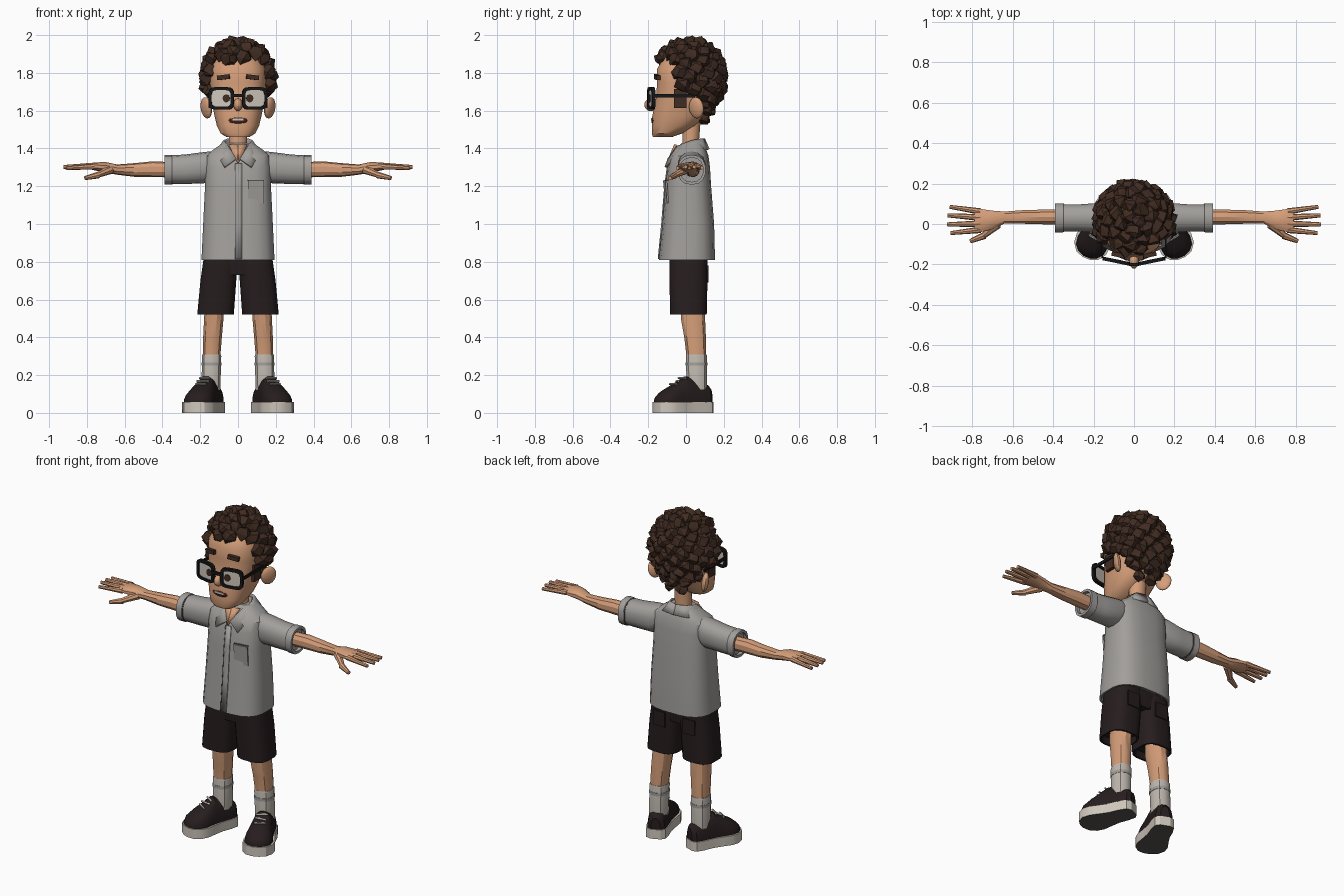
import bpy, bmesh, math, random
from mathutils import Vector, Matrix, Euler

if "Cube" in bpy.data.objects:
    bpy.data.objects.remove(bpy.data.objects["Cube"])

random.seed(4)


def mat(name, r, g, b):
    m = bpy.data.materials.new(name)
    m.diffuse_color = (r, g, b, 1)
    m.use_nodes = True
    m.node_tree.nodes["Principled BSDF"].inputs["Base Color"].default_value = m.diffuse_color
    return m


SKIN = mat("skin", 0.66, 0.34, 0.19)
SHIRT = mat("shirt_grey", 0.36, 0.345, 0.33)
SEAM = mat("dark_grey", 0.09, 0.085, 0.08)
HAIR = mat("hair_brown", 0.052, 0.025, 0.016)
DARK = mat("shorts_black_brown", 0.019, 0.012, 0.013)
WHITE = mat("off_white", 0.62, 0.57, 0.5)
SOCK = mat("sock_white", 0.52, 0.48, 0.43)
FRAME = mat("frame_black", 0.008, 0.008, 0.009)
MOUTH = mat("mouth_dark", 0.06, 0.015, 0.012)


def finish(name, bm, material, mirror=False, thick=0, smooth=True):
    bmesh.ops.recalc_face_normals(bm, faces=bm.faces)
    me = bpy.data.meshes.new(name)
    bm.to_mesh(me)
    bm.free()
    me.materials.append(material)
    ob = bpy.data.objects.new(name, me)
    bpy.context.collection.objects.link(ob)
    if thick:
        ob.modifiers.new("thickness", 'SOLIDIFY').thickness = thick
        ob.modifiers["thickness"].offset = 0
    if mirror:
        ob.modifiers.new("mirror", 'MIRROR').use_clip = False
    ob["smooth"] = smooth
    return ob


def oval(a, p):
    c, s = math.cos(a), math.sin(a)
    return (math.copysign(abs(c) ** (2 / p), c), math.copysign(abs(s) ** (2 / p), s))


def loft_bm(sections, axis='Z', n=16, p=2.0):
    """Sections are (position, centre a, centre b, radius a, radius b) along an axis."""
    bm = bmesh.new()
    rings = []
    for t, ca, cb, ra, rb in sections:
        ring = []
        for i in range(n):
            u, v = oval(2 * math.pi * (i + 0.5) / n, p)
            a, b = ca + ra * u, cb + rb * v
            ring.append(bm.verts.new({'Z': (a, b, t), 'X': (t, a, b), 'Y': (a, t, b)}[axis]))
        rings.append(ring)
    for r, q in zip(rings, rings[1:]):
        for i in range(n):
            bm.faces.new((r[i], r[(i + 1) % n], q[(i + 1) % n], q[i]))
    bm.faces.new(rings[0])
    bm.faces.new(rings[-1])
    return bm


def loft(name, sections, material, axis='Z', n=16, p=2.0, mirror=False):
    return finish(name, loft_bm(sections, axis, n, p), material, mirror)


def ball(name, loc, radii, material, rot=(0, 0, 0), mirror=False):
    bm = bmesh.new()
    m = Matrix.LocRotScale(Vector(loc), Euler(rot), Vector(radii))
    bmesh.ops.create_uvsphere(bm, u_segments=16, v_segments=10, radius=1, matrix=m)
    return finish(name, bm, material, mirror)


def box(name, loc, size, material, rot=(0, 0, 0), mirror=False):
    bm = bmesh.new()
    m = Matrix.LocRotScale(Vector(loc), Euler(rot), Vector(size))
    bmesh.ops.create_cube(bm, size=1, matrix=m)
    return finish(name, bm, material, mirror)


def strip(name, edge_a, edge_b, material, thick, mirror=False):
    bm = bmesh.new()
    a = [bm.verts.new(v) for v in edge_a]
    b = [bm.verts.new(v) for v in edge_b]
    for i in range(len(a) - 1):
        bm.faces.new((a[i], a[i + 1], b[i + 1], b[i]))
    return finish(name, bm, material, mirror, thick)


# Head, ears, nose and neck
loft("head", [(1.46, 0, -.125, .06, .05), (1.48, 0, -.10, .093, .082), (1.52, 0, -.065, .113, .115),
              (1.57, 0, -.04, .125, .14), (1.62, 0, -.03, .135, .14), (1.68, 0, -.013, .145, .145),
              (1.75, 0, 0, .152, .155), (1.82, 0, 0, .15, .155), (1.88, 0, .01, .12, .13),
              (1.92, 0, .01, .06, .07)], SKIN, n=20, p=2.6)
ball("ear", (.168, .055, 1.615), (.02, .045, .057), SKIN, (0, .15, -.6), True)
ball("nose", (0, -.185, 1.632), (.024, .036, .034), SKIN, (.3, 0, 0))
loft("neck", [(1.34, 0, .025, .055, .05), (1.43, 0, .025, .05, .045), (1.56, 0, .03, .05, .05)], SKIN, n=12)

# Face details
box("eyebrow", (.077, -.153, 1.777), (.066, .022, .024), HAIR, (0, .12, .2), True)
ball("mouth", (.0, -.174, 1.548), (.05, .01, .019), MOUTH)
box("teeth", (0, -.183, 1.554), (.06, .004, .010), WHITE)

# Glasses: rounded rims, lenses, irises, bridge and temples
TILT = Matrix.Translation((.088, -.184, 1.665)) @ Matrix.Rotation(.2, 4, 'Z')
bm = bmesh.new()
N, loops = 20, []
for scale, y in ((0, -.009), (0, .009), (.016, .009), (.016, -.009)):
    loops.append([bm.verts.new(TILT @ Vector(((.068 - scale) * u, y, (.06 - scale) * v)))
                  for u, v in (oval(2 * math.pi * (i + .5) / N, 4.5) for i in range(N))])
for k in range(4):
    r, q = loops[k], loops[(k + 1) % 4]
    for i in range(N):
        bm.faces.new((r[i], r[(i + 1) % N], q[(i + 1) % N], q[i]))
finish("glasses_rim", bm, FRAME, True)
for name, cx, ra, rb, y0, m in (("lens", 0, .056, .048, 0, WHITE), ("iris", -.027, .019, .021, -.003, HAIR)):
    bm = loft_bm([(y0 - .002, cx, 0, ra, rb), (y0 + .002, cx, 0, ra, rb)], 'Y', 16, 4.5 if name == "lens" else 2)
    bm.transform(TILT)
    finish(name, bm, m, True)
box("glasses_bridge", (0, -.2, 1.68), (.05, .014, .016), FRAME)
box("glasses_temple", (.157, -.06, 1.68), (.009, .22, .018), FRAME, mirror=True)

# Hair: inner cap covered in chunky faceted curls
ball("hair_cap", (0, .045, 1.79), (.163, .145, .17), HAIR)
spots = []
COUNT = 115
for i in range(COUNT):
    w = 1 - 2 * (i + .5) / COUNT
    a, r = i * math.pi * (3 - math.sqrt(5)), math.sqrt(1 - w * w)
    c = Vector((.166 * r * math.cos(a), .015 + .168 * r * math.sin(a), 1.775 + .18 * w))
    if c.y < -.06 and c.z < 1.865 or c.y < .06 and c.z < 1.7 or c.z < 1.62:
        continue
    spots.append((c, .052))
spots += [(Vector((x, y, z)), .04) for x, y, z in
          ((-.07, .11, 1.61), (0, .125, 1.6), (.07, .11, 1.61), (-.04, .095, 1.56), (.04, .095, 1.56),
           (.1, .09, 1.64), (-.1, .09, 1.64))]
bm = bmesh.new()
for c, size in spots:
    out = (c - Vector((0, .015, 1.775))).normalized()
    turn = out.to_track_quat('Z', 'Y').to_matrix()
    pts = []
    for k in range(13):
        w = 1 - 2 * (k + .5) / 13
        a = k * 2.4 + random.uniform(-.45, .45)
        r = math.sqrt(1 - w * w)
        v = Vector((r * math.cos(a), r * math.sin(a), w)) * size * random.uniform(.85, 1.1)
        v = c + turn @ Vector((v.x * .95, v.y * .85, v.z))
        v.z = min(v.z, 2.0)
        pts.append(bm.verts.new(v))
    hull = bmesh.ops.convex_hull(bm, input=pts)
    bmesh.ops.delete(bm, geom=[g for g in hull["geom_interior"] if isinstance(g, bmesh.types.BMVert)],
                     context='VERTS')
finish("hair_curls", bm, HAIR, smooth=False)
box("sideburn", (.145, -.03, 1.665), (.02, .065, .1), HAIR, mirror=True)

# Shirt: body, sleeves, cuffs, collar, open neck, placket and pocket
loft("shirt_body", [(.83, 0, .005, .18, .135), (.81, 0, .005, .185, .14), (.81, 0, .005, .195, .15),
                    (1.0, 0, .012, .186, .138), (1.2, 0, .012, .176, .122), (1.30, 0, .015, .176, .113),
                    (1.36, 0, .02, .172, .10), (1.395, 0, .03, .13, .078), (1.43, 0, .035, .08, .058)],
     SHIRT, n=20, p=2.9)
loft("sleeve", [(.09, .03, 1.33, .05, .06), (.18, .03, 1.298, .075, .083), (.28, .03, 1.29, .068, .078),
                (.39, .03, 1.287, .07, .074), (.39, .03, 1.287, .06, .064), (.36, .03, 1.287, .06, .064)],
     SHIRT, 'X', 14, 2.4, True)
loft("sleeve_cuff", [(.35, .03, 1.287, .068, .074), (.352, .03, 1.287, .074, .079), (.39, .03, 1.287, .074, .079),
                     (.39, .03, 1.287, .061, .065), (.37, .03, 1.287, .061, .065)], SHIRT, 'X', 14, 2.4, True)
loft("cuff_seam", [(.346, .03, 1.287, .0722, .0772), (.351, .03, 1.287, .0722, .0772)], SEAM, 'X', 14, 2.4, True)
strip("collar", [(0, .095, 1.45), (.05, .08, 1.45), (.072, .03, 1.44), (.05, -.045, 1.41), (.01, -.092, 1.345)],
      [(0, .12, 1.395), (.085, .10, 1.39), (.108, .03, 1.39), (.1, -.06, 1.35), (.072, -.108, 1.30)],
      SHIRT, .012, True)
strip("open_neck", [(0, -.06, 1.42), (0, -.1, 1.325)], [(.05, -.05, 1.42), (.004, -.1, 1.325)], SKIN, .006, True)
front = [(.815, -.146), (1.0, -.128), (1.2, -.112), (1.32, -.096)]
strip("placket", [(-.012, y, z) for z, y in front], [(.022, y, z) for z, y in front], SHIRT, .007)
strip("placket_seam", [(-.016, y, z) for z, y in front], [(-.011, y, z) for z, y in front], SEAM, .007)
box("pocket", (.095, -.106, 1.17), (.085, .009, .12), SHIRT, (.08, 0, .14))
box("pocket_seam", (.095, -.104, 1.231), (.087, .009, .004), SEAM, (.08, 0, .14))

# Arms and hands
loft("arm", [(.34, .035, 1.287, .038, .04), (.45, .035, 1.29, .038, .042), (.55, .035, 1.286, .035, .036),
             (.64, .032, 1.288, .031, .027), (.70, .02, 1.30, .048, .028), (.76, .017, 1.305, .06, .021),
             (.79, .018, 1.305, .054, .014)], SKIN, 'X', 10, 2.2, True)
bm = bmesh.new()
digits = [((.76, .062, 1.306), (.912, .085, 1.298), .016), ((.76, .032, 1.308), (.922, .043, 1.302), .017),
          ((.76, .001, 1.308), (.924, -.002, 1.302), .017), ((.76, -.029, 1.304), (.908, -.045, 1.296), .016),
          ((.675, .0, 1.288), (.75, -.062, 1.257), .024), ((.74, -.057, 1.259), (.81, -.085, 1.243), .018)]
for p0, p1, rad in digits:
    a, b = Vector(p0), Vector(p1)
    m = Matrix.Translation((a + b) / 2) @ (b - a).to_track_quat('Z', 'Y').to_matrix().to_4x4()
    bmesh.ops.create_cone(bm, cap_ends=True, segments=8, radius1=rad, radius2=rad * .6,
                          depth=(b - a).length, matrix=m)
finish("fingers", bm, SKIN, True)

# Shorts
loft("shorts_leg", [(.56, .117, .013, .085, .08), (.52, .119, .013, .09, .087), (.52, .119, .013, .098, .098),
                    (.70, .104, .013, .096, .102), (.84, .09, .012, .09, .102)], DARK, n=16, p=3, mirror=True)
loft("shorts_hips", [(.73, 0, .012, .16, .09), (.85, 0, .012, .165, .1)], DARK, n=16, p=3)
box("back_pocket", (.1, .114, .735), (.08, .012, .09), DARK, mirror=True)

# Legs and socks
loft("leg", [(.62, .125, .035, .05, .065), (.5, .128, .037, .053, .066), (.4, .135, .048, .051, .059),
             (.3, .14, .055, .048, .054), (.12, .142, .058, .046, .05)], SKIN, n=12, p=2.3, mirror=True)
loft("sock", [(.12, .143, .058, .051, .055), (.3, .14, .055, .053, .058), (.31, .14, .055, .051, .056)],
     SOCK, n=12, p=2.3, mirror=True)
loft("sock_stripe", [(.25, .1405, .0555, .0545, .0595), (.268, .1403, .0555, .0545, .0595)],
     SHIRT, n=12, p=2.3, mirror=True)

# Shoes: toes turned outward
FOOT = Matrix.Translation((.148, .05, 0)) @ Matrix.Rotation(math.radians(22), 4, 'Z')
half = [(.03, .092), (.055, .075), (.063, .03), (.064, -.03), (.077, -.09), (.089, -.14), (.085, -.185),
        (.058, -.222), (.02, -.237)]
outline = half + [(-x, y) for x, y in reversed(half)]
bm = bmesh.new()
base = bm.faces.new([bm.verts.new((x, y, 0)) for x, y in outline])
up = bmesh.ops.extrude_face_region(bm, geom=[base])["geom"]
bmesh.ops.translate(bm, vec=(0, 0, .057), verts=[v for v in up if isinstance(v, bmesh.types.BMVert)])
bm.transform(FOOT)
sole = finish("shoe_sole", bm, WHITE, True)
sole.data.materials.append(SEAM)
for f in sole.data.polygons:
    f.material_index = 1 if f.center.z < .001 else 0
upper = [(.087, .028, .125), (.07, .05, .145), (.03, .057, .17), (-.03, .06, .19), (-.06, .062, .195),
         (-.10, .07, .168), (-.15, .08, .138), (-.19, .074, .115), (-.217, .05, .09), (-.23, .02, .07)]
bm = loft_bm([(y, 0, .05, w, h - .05) for y, w, h in upper], 'Y', 16, 2.4)
for v in bm.verts:
    v.co.z = max(v.co.z, .045)
bm.transform(FOOT)
finish("shoe_upper", bm, DARK, True)
bm = bmesh.new()
for k, (y, z) in enumerate(((-.078, .184), (-.103, .168), (-.128, .153))):
    m = Matrix.LocRotScale(Vector((0, y, z)), Euler((.6, 0, .2 * (-1) ** k)), Vector((.066, .009, .008)))
    bmesh.ops.create_cube(bm, size=1, matrix=FOOT @ m)
finish("laces", bm, SOCK, True)

# Smooth shading with sharp edges kept, curls left faceted
for ob in bpy.data.objects:
    ob.select_set(bool(ob["smooth"]))
    if ob["smooth"]:
        bpy.context.view_layer.objects.active = ob
bpy.ops.object.shade_smooth_by_angle(angle=math.radians(32))
